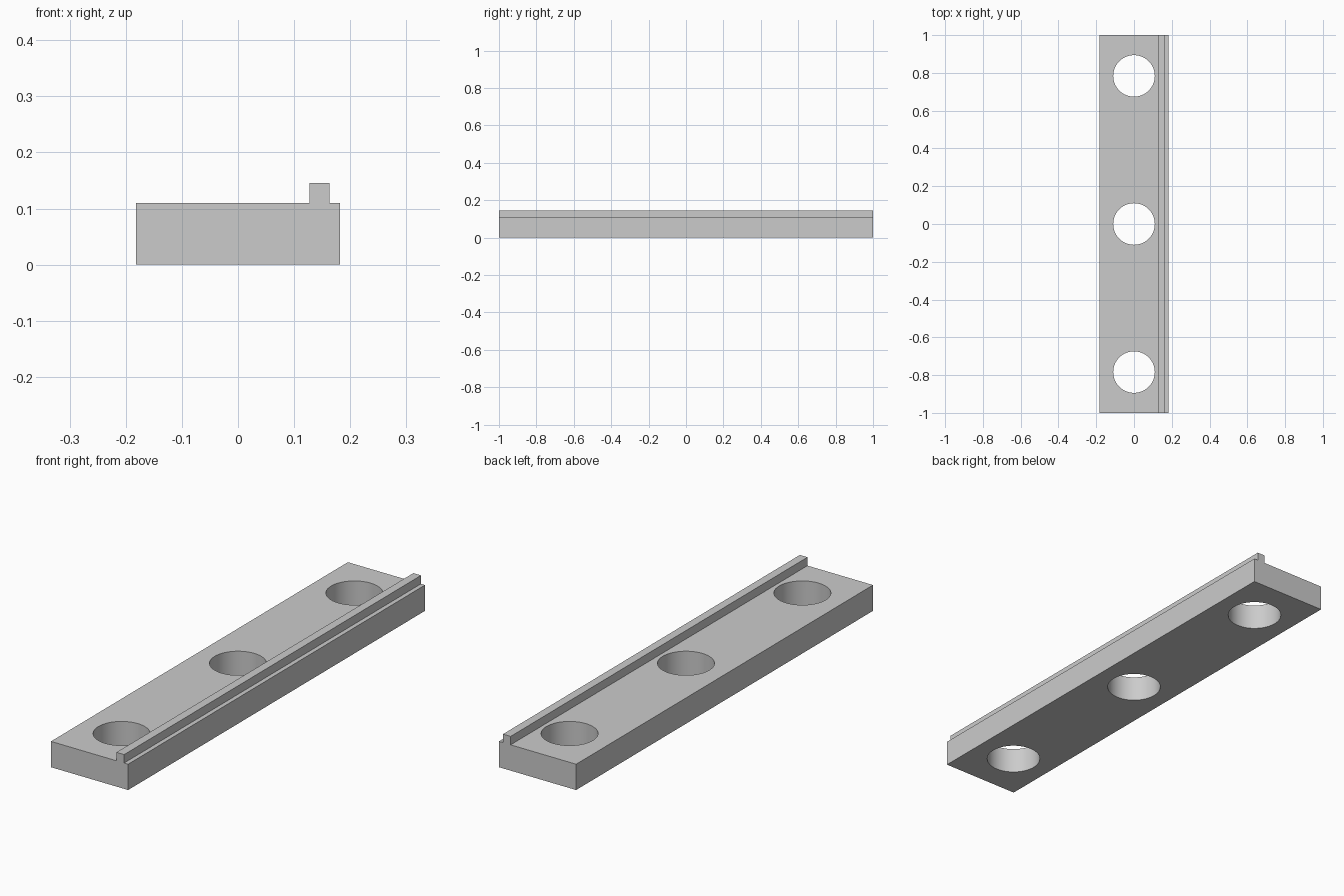
import bpy
import math

if "Cube" in bpy.data.objects:
    bpy.data.objects.remove(bpy.data.objects["Cube"], do_unlink=True)

HALF_WIDTH, HALF_LENGTH = 0.182, 1.0
BASE_TOP, RIDGE_TOP = 0.11, 0.146
RIDGE_IN, RIDGE_OUT = 0.127, 0.163
HOLE_RADIUS, HOLE_SPACING = 0.11, 0.784

# Single grey finish
grey = bpy.data.materials.new("light grey")
grey.use_nodes = True
colour = (0.6, 0.6, 0.6, 1)
grey.diffuse_color = colour
grey.node_tree.nodes["Principled BSDF"].inputs["Base Color"].default_value = colour

# Bar with raised ridge: one cross-section swept along y
profile = [(-HALF_WIDTH, 0), (HALF_WIDTH, 0), (HALF_WIDTH, BASE_TOP),
           (RIDGE_OUT, BASE_TOP), (RIDGE_OUT, RIDGE_TOP),
           (RIDGE_IN, RIDGE_TOP), (RIDGE_IN, BASE_TOP), (-HALF_WIDTH, BASE_TOP)]
n = len(profile)
verts = [(x, y, z) for y in (-HALF_LENGTH, HALF_LENGTH) for x, z in profile]
faces = [tuple(range(n)), tuple(reversed(range(n, 2 * n)))]
faces += [(i, i + n, (i + 1) % n + n, (i + 1) % n) for i in range(n)]
mesh = bpy.data.meshes.new("ridged_bar")
mesh.from_pydata(verts, [], faces)
mesh.materials.append(grey)
bar = bpy.data.objects.new("ridged_bar", mesh)
bpy.context.collection.objects.link(bar)

# Three round through holes
cutters = []
for y in (-HOLE_SPACING, 0, HOLE_SPACING):
    bpy.ops.mesh.primitive_cylinder_add(vertices=64, radius=HOLE_RADIUS,
                                        depth=1, location=(0, y, 0))
    cutter = bpy.context.object
    cutter.name = "hole_cutter"
    cutter.hide_render = True
    cutter.data.materials.append(grey)
    cutters.append(cutter)
    cut = bar.modifiers.new("hole", "BOOLEAN")
    cut.operation = "DIFFERENCE"
    cut.solver = "EXACT"
    cut.object = cutter

# Apply the cuts and discard the cutters
bpy.ops.object.select_all(action="DESELECT")
bar.select_set(True)
bpy.context.view_layer.objects.active = bar
for name in [m.name for m in bar.modifiers]:
    bpy.ops.object.modifier_apply(modifier=name)
for cutter in cutters:
    bpy.data.objects.remove(cutter, do_unlink=True)

# Smooth hole walls, crisp edges
bpy.ops.object.shade_smooth_by_angle(angle=math.radians(30))
